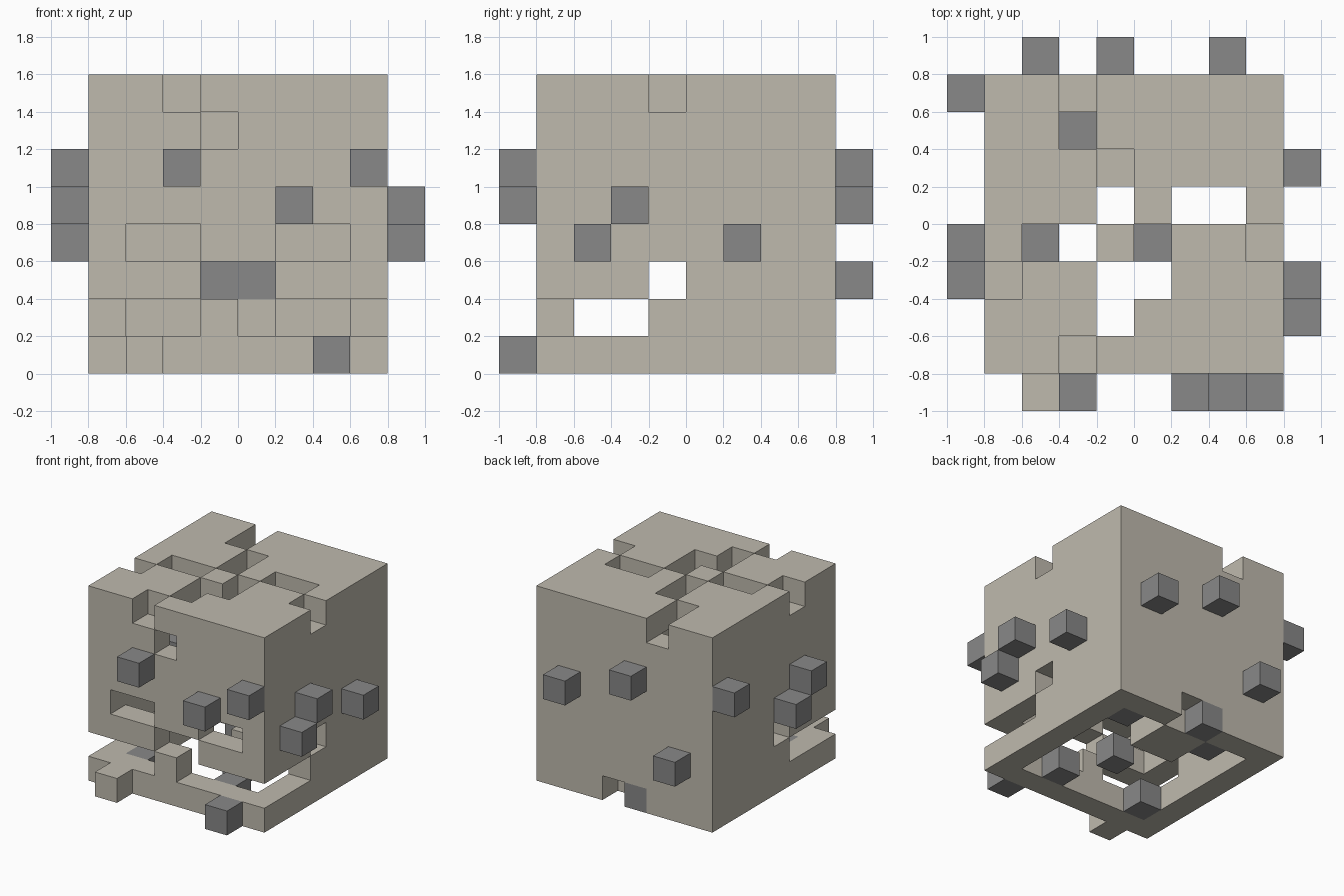
import bpy
import bmesh
from mathutils import Vector

cube = bpy.data.objects.get("Cube")
if cube:
    bpy.data.objects.remove(cube, do_unlink=True)

N = 8          # blocks along each side of the shell
S = 0.2        # block size
LAST = N - 1


def material(name, color):
    m = bpy.data.materials.new(name)
    m.use_nodes = True
    m.diffuse_color = color
    m.node_tree.nodes["Principled BSDF"].inputs["Base Color"].default_value = color
    return m


stone = material("warm stone", (0.52, 0.49, 0.42, 1))
grey = material("mid grey", (0.246, 0.246, 0.246, 1))


def box(xs, ys, zs):
    return {(x, y, z) for x in xs for y in ys for z in zs}


def layer(rows, z):
    """Cells marked # in rows listed from back to front."""
    return {(x, LAST - r, z) for r, row in enumerate(rows)
            for x, c in enumerate(row) if c == "#"}


# Hollow shell one block thick, with the broken roof and open floor
full = range(N)
inner = range(1, LAST)
shell = box(full, full, inner) - box(inner, inner, inner)
shell |= layer(["##.#####",
                "##.#####",
                "###.####",
                "###.#..#",
                "#..#.##.",
                ".##..###",
                "###.####",
                "##.#####"], LAST)
shell |= layer(["###..###",
                "#..##..#",
                "#..##..#",
                "#......#",
                "#......#",
                "#......#",
                "#......#",
                "########"], 0)

# Openings in the front wall
shell -= box([3], [0], [6])
shell -= box([1, 2, 5, 6], [0], [3])
shell -= box([3, 4], [0], [2])
shell -= box([0, 1, 2, 4, 5, 6, 7], [0], [1])
# Matching openings in both side walls
shell -= box([0, LAST], [1, 2], [1])
shell -= box([0, LAST], [3], [2])
# Front step and inner support
shell |= {(1, -1, 0), (4, 6, 1)}

# Grey blocks on each side
front_studs = {(2, -1, 5), (5, -1, 4), (6, -1, 0), (7, -1, 5)}
back_studs = {(1, N, 2), (3, N, 5), (6, N, 4)}
left_studs = {(N, 1, 3), (N, 2, 4), (N, 5, 3)}
right_studs = {(-1, 2, 4), (-1, 3, 3), (-1, 7, 5)}
floor_blocks = {(1, 1, 0), (5, 1, 0), (4, 3, 0), (6, 6, 0), (2, 6, 0), (3, 7, 0)}
inner_blocks = {(3, 6, 2), (4, 6, 2), (1, 3, 4)}

parts = {
    "stone_shell": (shell, stone),
    "front_studs": (front_studs, grey),
    "back_studs": (back_studs, grey),
    "left_studs": (left_studs, grey),
    "right_studs": (right_studs, grey),
    "floor_blocks": (floor_blocks, grey),
    "inner_blocks": (inner_blocks, grey),
}
filled = set().union(*(cells for cells, _ in parts.values()))
axes = [Vector((1, 0, 0)), Vector((0, 1, 0)), Vector((0, 0, 1))]


def build(name, cells, mat):
    """Make a mesh of the exposed faces of a set of blocks."""
    bm = bmesh.new()
    for cell in sorted(cells):
        mid = (Vector(cell) + Vector((0.5, 0.5, 0.5))
               - Vector((N / 2, N / 2, 0))) * S
        for a in range(3):
            for side in (-1, 1):
                n = axes[a] * side
                if tuple(int(c + d) for c, d in zip(cell, n)) in filled:
                    continue
                u, v = axes[(a + 1) % 3] * side, axes[(a + 2) % 3]
                corners = [n - u - v, n + u - v, n + u + v, n - u + v]
                bm.faces.new([bm.verts.new(mid + c * S / 2) for c in corners])
    bmesh.ops.remove_doubles(bm, verts=bm.verts, dist=0.001)
    mesh = bpy.data.meshes.new(name)
    bm.to_mesh(mesh)
    bm.free()
    mesh.materials.append(mat)
    obj = bpy.data.objects.new(name, mesh)
    bpy.context.collection.objects.link(obj)


for name, (cells, mat) in parts.items():
    build(name, cells, mat)
